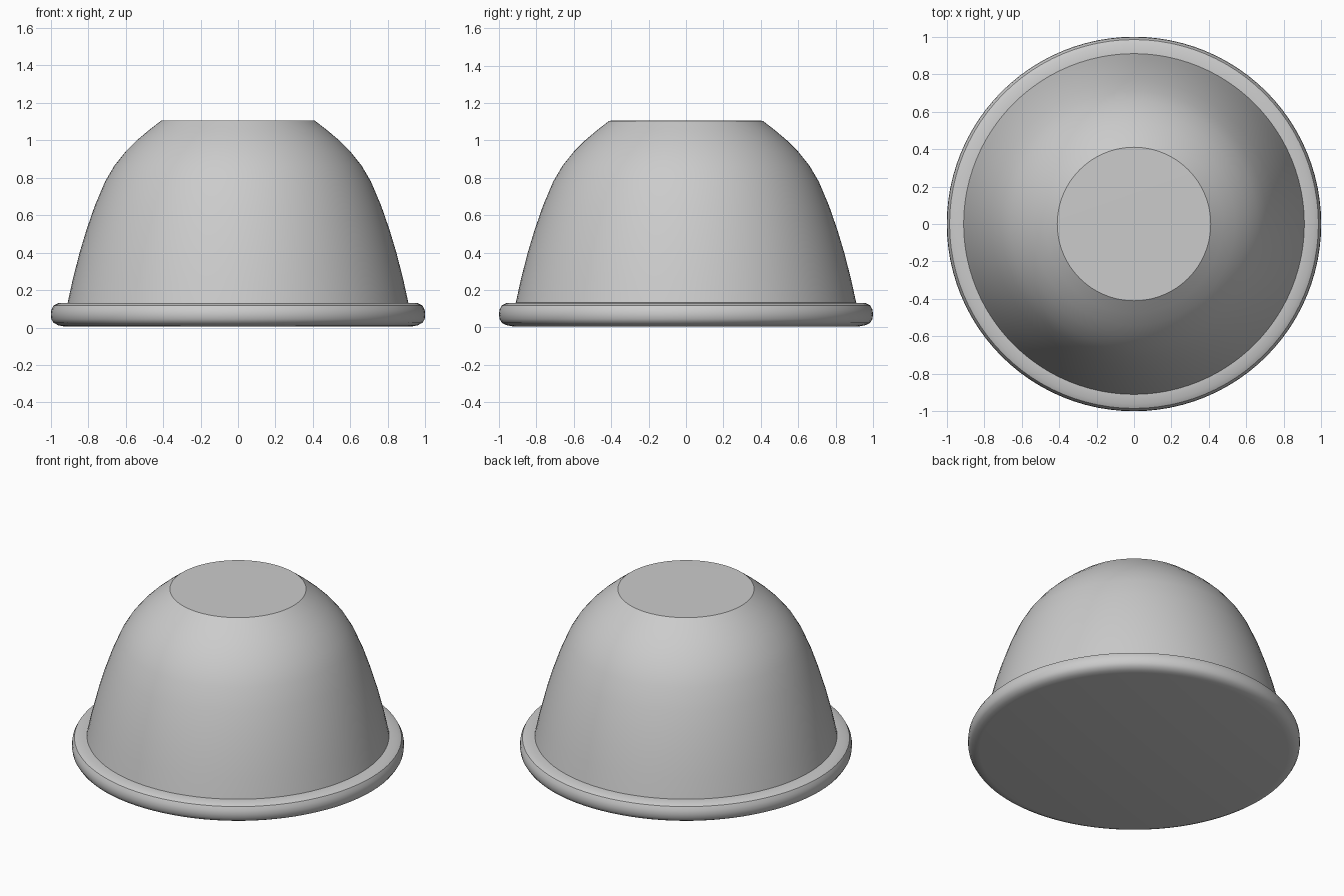
import bpy, bmesh, math

if "Cube" in bpy.data.objects:
    bpy.data.objects.remove(bpy.data.objects["Cube"])

grey = bpy.data.materials.new("light_grey")
grey.diffuse_color = (0.6, 0.6, 0.6, 1)
grey.use_nodes = True
grey.node_tree.nodes["Principled BSDF"].inputs["Base Color"].default_value = grey.diffuse_color


def lathe(name, profile, steps=96):
    """Revolve an (r, z) profile around z."""
    bm = bmesh.new()
    vs = [bm.verts.new((r, 0, z)) for r, z in profile]
    es = [bm.edges.new(p) for p in zip(vs, vs[1:])]
    bmesh.ops.spin(bm, geom=vs + es, cent=(0, 0, 0), axis=(0, 0, 1),
                   angle=math.tau, steps=steps, use_merge=True)
    bmesh.ops.remove_doubles(bm, verts=bm.verts, dist=1e-4)
    bmesh.ops.recalc_face_normals(bm, faces=bm.faces)
    me = bpy.data.meshes.new(name)
    bm.to_mesh(me)
    bm.free()
    me.materials.append(grey)
    ob = bpy.data.objects.new(name, me)
    bpy.context.collection.objects.link(ob)
    bpy.context.view_layer.objects.active = ob
    ob.select_set(True)
    bpy.ops.object.shade_smooth_by_angle(angle=math.radians(32))
    ob.select_set(False)


# One closed shell: flat base, rounded rim flange, domed wall, flat top
lathe("domed_cap", [
    (0, 0.005), (0.93, 0.006), (0.96, 0.012), (0.985, 0.025), (0.997, 0.045),
    (1.0, 0.07), (0.997, 0.095), (0.985, 0.118), (0.96, 0.13), (0.91, 0.132),
    (0.882, 0.26), (0.846, 0.4), (0.81, 0.52), (0.765, 0.65), (0.71, 0.78),
    (0.66, 0.865), (0.60, 0.94), (0.54, 1.0), (0.475, 1.055), (0.41, 1.105),
    (0, 1.107)])
